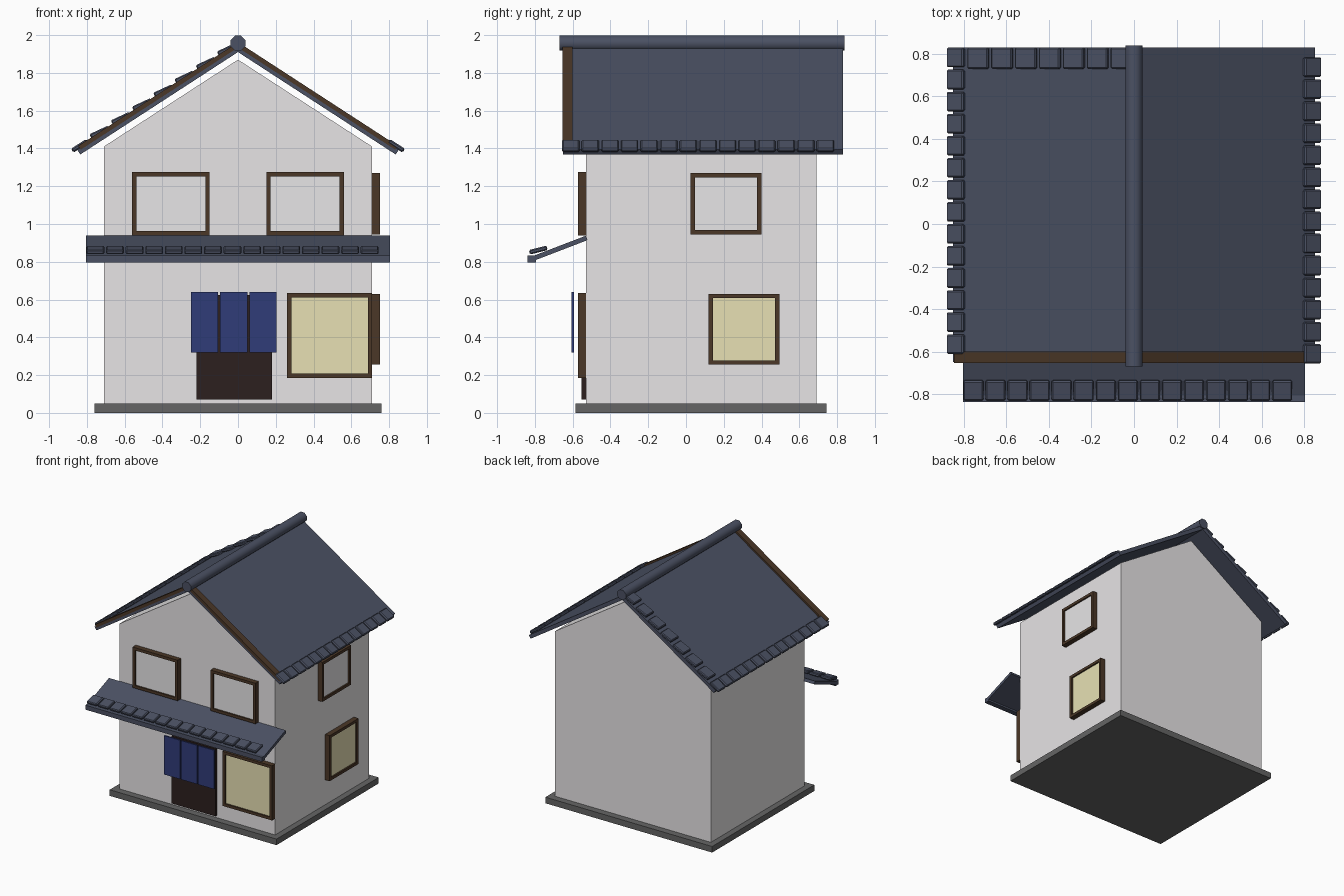
import bpy, bmesh, math
from mathutils import Matrix, Vector

if "Cube" in bpy.data.objects:
    bpy.data.objects.remove(bpy.data.objects["Cube"])


def material(name, rgb):
    m = bpy.data.materials.new(name)
    m.diffuse_color = (*rgb, 1)
    m.use_nodes = True
    m.node_tree.nodes["Principled BSDF"].inputs["Base Color"].default_value = m.diffuse_color
    return m


WALL = material("wall_white", (0.80, 0.78, 0.79))
GLASS = material("window_white", (0.82, 0.81, 0.82))
GLOW = material("window_yellow", (0.88, 0.82, 0.50))
TILE = material("roof_slate_blue", (0.07, 0.082, 0.125))
WOOD = material("frame_brown", (0.07, 0.038, 0.02))
DOOR = material("door_dark_brown", (0.025, 0.014, 0.013))
CLOTH = material("curtain_blue", (0.03, 0.045, 0.19))
STONE = material("base_grey", (0.13, 0.13, 0.13))


def finish(name, bm, mat, smooth=False):
    me = bpy.data.meshes.new(name)
    bmesh.ops.recalc_face_normals(bm, faces=bm.faces)
    bm.to_mesh(me)
    bm.free()
    me.materials.append(mat)
    ob = bpy.data.objects.new(name, me)
    bpy.context.collection.objects.link(ob)
    if smooth:
        bpy.ops.object.select_all(action='DESELECT')
        ob.select_set(True)
        bpy.context.view_layer.objects.active = ob
        bpy.ops.object.shade_smooth_by_angle(angle=math.radians(50))
    return ob


def add_box(bm, lo, hi, mtx=Matrix(), bevel=0):
    lo, hi = Vector(lo), Vector(hi)
    part = bmesh.new()
    bmesh.ops.create_cube(part, size=1, matrix=Matrix.Translation((lo + hi) / 2)
                          @ Matrix.Diagonal((*(hi - lo), 1)))
    if bevel:
        bmesh.ops.bevel(part, geom=part.edges[:], offset=bevel, segments=1, affect='EDGES')
    bmesh.ops.transform(part, matrix=mtx, verts=part.verts)
    tmp = bpy.data.meshes.new("tmp")
    part.to_mesh(tmp)
    part.free()
    bm.from_mesh(tmp)
    bpy.data.meshes.remove(tmp)


def box(name, lo, hi, mat, mtx=Matrix(), bevel=0):
    bm = bmesh.new()
    add_box(bm, lo, hi, mtx, bevel)
    return finish(name, bm, mat)


# House body and base
FRONT, BACK, HALF = -0.53, 0.69, 0.71
box("base", (-0.76, -0.585, 0), (0.76, 0.745, 0.05), STONE)
box("walls", (-HALF, FRONT, 0.05), (HALF, BACK, 1.41), WALL)

# Gable prism
bm = bmesh.new()
f = bm.faces.new([bm.verts.new(p) for p in
                  ((-HALF, FRONT, 1.41), (HALF, FRONT, 1.41), (0, FRONT, 1.87))])
ext = bmesh.ops.extrude_face_region(bm, geom=[f])
bmesh.ops.translate(bm, vec=(0, BACK - FRONT, 0),
                    verts=[v for v in ext["geom"] if isinstance(v, bmesh.types.BMVert)])
finish("gable", bm, WALL)

# Roof: each slope has its own frame with x running down from the ridge
PITCH = math.radians(33)
Y0, Y1 = -0.65, 0.83


def slope(side):
    turn = Matrix.Rotation(math.pi, 4, 'Z') if side < 0 else Matrix()
    return Matrix.Translation((0, 0, 1.946)) @ turn @ Matrix.Rotation(PITCH, 4, 'Y')


for side, label in ((1, "right"), (-1, "left")):
    m = slope(side)

    def span(u0, u1, y0, y1, h0, h1):
        a, b = sorted((side * y0, side * y1))
        return (u0, a, h0), (u1, b, h1)

    box("roof_slope_" + label, *span(0, 1.015, Y0, Y1, -0.03, 0), TILE, m)
    box("bargeboard_" + label, *span(0, 1.0, Y0 - 0.004, -0.60, -0.01, 0.014), WOOD, m)
    bm = bmesh.new()
    for i in range(14):
        y = (-0.61 if side > 0 else -0.565) + i * 0.1037
        add_box(bm, *span(0.945, 1.04, y - 0.046, y + 0.046, -0.002, 0.022), m, 0.007)
    finish("eave_tiles_" + label, bm, TILE)

# Stepped tiles on the back edge of the left slope
bm = bmesh.new()
for i in range(7):
    m = (slope(-1) @ Matrix.Translation((0.06 + i * 0.134, -0.78, 0.014))
         @ Matrix.Rotation(math.radians(-8), 4, 'Y'))
    add_box(bm, (-0.054, -0.05, -0.012), (0.054, 0.05, 0.012), m, 0.006)
finish("rake_tiles", bm, TILE)

# Ridge pole
bm = bmesh.new()
bmesh.ops.create_cone(bm, cap_ends=True, segments=8, radius1=0.043, radius2=0.043, depth=1.51,
                      matrix=Matrix.Translation((0, 0.085, 1.957))
                      @ Matrix.Rotation(math.pi / 2, 4, 'X') @ Matrix.Rotation(math.pi / 8, 4, 'Z'))
finish("ridge", bm, TILE, True)

# Awning over the shop front
tilt = Matrix.Translation((0, FRONT, 0.938)) @ Matrix.Rotation(math.radians(21), 4, 'X')
box("awning", (-0.805, -0.325, -0.025), (0.805, 0.0, 0), TILE, tilt)
box("awning_edge", (-0.805, -0.838, 0.795), (0.805, -0.795, 0.832), TILE)
bm = bmesh.new()
for i in range(15):
    m = (Matrix.Translation((-0.755 + i * 0.1037, -0.782, 0.862))
         @ Matrix.Rotation(math.radians(14), 4, 'X'))
    add_box(bm, (-0.047, -0.048, -0.012), (0.047, 0.048, 0.012), m, 0.006)
finish("awning_tiles", bm, TILE)


# Windows: local x across, local -y outward
def window(name, x0, x1, z0, z1, glass, mtx):
    bm = bmesh.new()
    w, d = 0.023, -0.042
    for lo, hi in (((x0, d, z0), (x0 + w, 0, z1)), ((x1 - w, d, z0), (x1, 0, z1)),
                   ((x0 + w, d, z0), (x1 - w, 0, z0 + w)), ((x0 + w, d, z1 - w), (x1 - w, 0, z1))):
        add_box(bm, lo, hi, mtx)
    finish(name + "_frame", bm, WOOD)
    box(name + "_pane", (x0 + w, -0.03, z0 + w), (x1 - w, -0.022, z1 - w), glass, mtx)


front = Matrix.Translation((0, FRONT, 0))
right = Matrix.Translation((HALF, 0, 0)) @ Matrix.Rotation(math.pi / 2, 4, 'Z')
window("upper_left_window", -0.56, -0.15, 0.94, 1.275, GLASS, front)
window("upper_right_window", 0.15, 0.56, 0.94, 1.275, GLASS, front)
window("shop_window", 0.26, 0.71, 0.185, 0.635, GLOW, front)
window("side_upper_window", 0.025, 0.40, 0.945, 1.27, GLASS, right)
window("side_lower_window", 0.12, 0.495, 0.255, 0.63, GLOW, right)

# Door and hanging curtain in three strips
box("door", (-0.22, -0.552, 0.07), (0.18, FRONT, 0.625), DOOR)
for i in range(3):
    x = -0.25 + i * 0.155
    box("door_curtain_%d" % (i + 1), (x, -0.605, 0.32), (x + 0.145, -0.593, 0.64), CLOTH)
